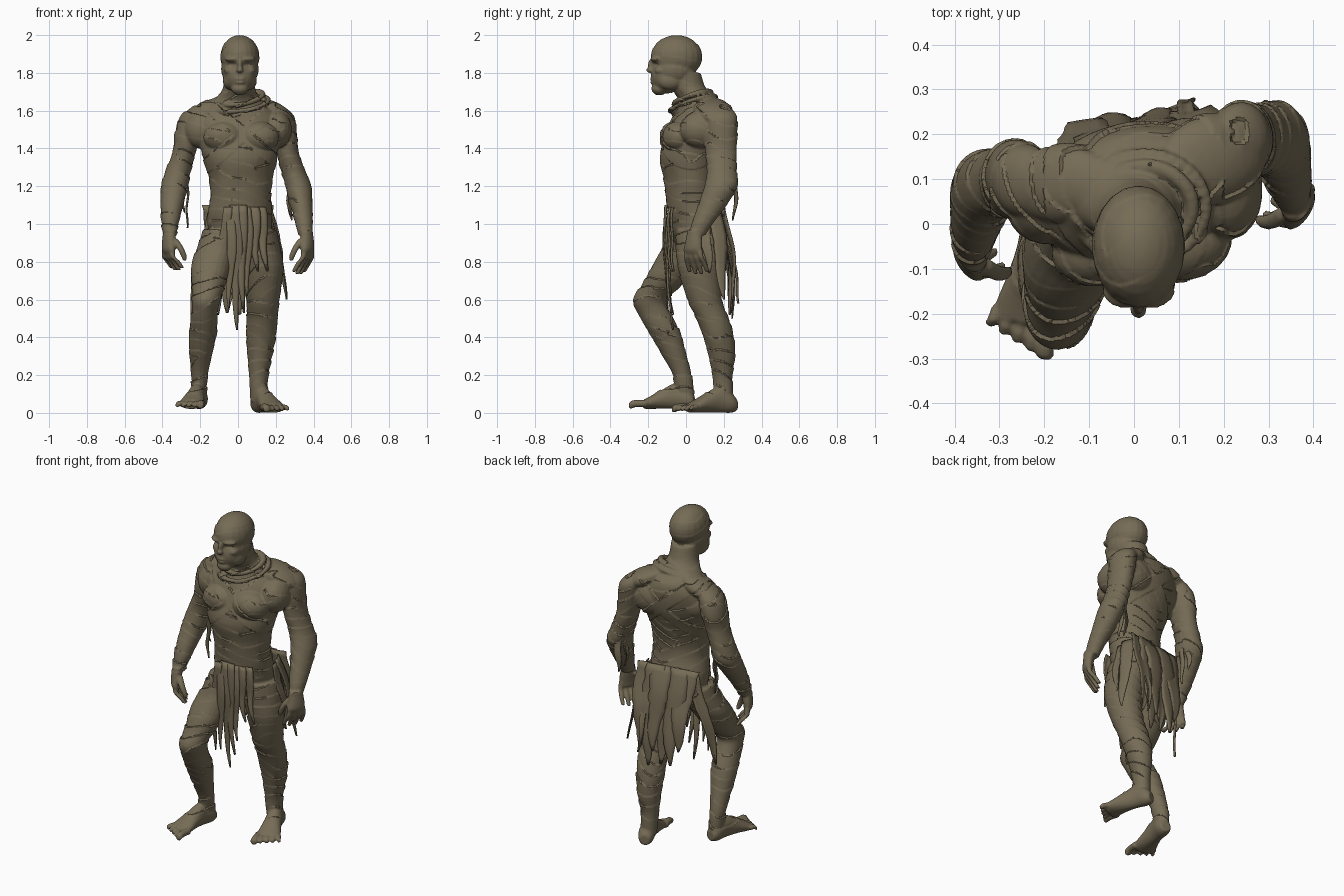
import bpy, bmesh, math, random
from mathutils import Vector, Matrix, noise

random.seed(4)
X, Y, Z = Vector((1, 0, 0)), Vector((0, 1, 0)), Vector((0, 0, 1))
cloth = bpy.data.materials.new("old linen brown")
cloth.diffuse_color = (0.18, 0.148, 0.092, 1)
bm = bmesh.new()


def smooth_path(pts, sub=4):
    """Catmull-Rom through rows of numbers."""
    p = [pts[0]] + list(pts) + [pts[-1]]
    out = []
    for i in range(1, len(p) - 2):
        for k in range(sub):
            t = k / sub
            out.append([0.5 * (2 * b + (c - a) * t + (2 * a - 5 * b + 4 * c - d) * t * t
                               + (3 * b - a - 3 * c + d) * t ** 3)
                        for a, b, c, d in zip(*p[i - 1:i + 3])])
    return out + [list(pts[-1])]


def loft(pts, u=X, v=Y, n=24):
    """Closed body through ellipses: rows are x, y, z, radius along u, radius along v."""
    rings = []
    for x, y, z, a, b in smooth_path(pts):
        c = Vector((x, y, z))
        rings.append([bm.verts.new(c + u * a * math.cos(2 * math.pi * i / n)
                                   + v * b * math.sin(2 * math.pi * i / n)) for i in range(n)])
    for r, q in zip(rings, rings[1:]):
        for i in range(n):
            bm.faces.new((r[i], r[(i + 1) % n], q[(i + 1) % n], q[i]))
    bm.faces.new(rings[0][::-1])
    bm.faces.new(rings[-1])


def blob(x, y, z, rx, ry, rz, yaw=0, roll=0):
    m = (Matrix.Translation((x, y, z)) @ Matrix.Rotation(yaw, 4, 'Z') @ Matrix.Rotation(roll, 4, 'Y')
         @ Matrix.Diagonal((rx, ry, rz, 1)))
    bmesh.ops.create_uvsphere(bm, u_segments=20, v_segments=14, radius=1, matrix=m)


# torso and neck, twisted so that the left-hand shoulder leads
yaw = 0.18
tu, tv = Vector((math.cos(yaw), math.sin(yaw), 0)), Vector((-math.sin(yaw), math.cos(yaw), 0))
loft([(.01, .07, .86, .12, .11), (.01, .06, .95, .165, .135), (.01, .045, 1.05, .172, .14),
      (.015, .025, 1.15, .162, .132), (.015, .018, 1.25, .172, .138), (.01, .02, 1.35, .195, .158),
      (.005, .05, 1.45, .22, .16), (0, .075, 1.55, .23, .145), (0, .085, 1.62, .17, .12),
      (.0, .055, 1.67, .115, .098), (.005, .015, 1.72, .085, .09), (.01, -.015, 1.8, .08, .093)], tu, tv, 40)
# chest, shoulder, back and seat muscles
for x, y, z, rx, ry, rz, roll in [
        (-.08, -.055, 1.46, .105, .085, .08, 0), (.115, -.04, 1.46, .105, .085, .08, 0),
        (-.19, .04, 1.5, .095, .085, .1, 0), (.2, .085, 1.5, .085, .12, .1, 0),
        (-.17, .09, 1.6, .13, .085, .05, -.42), (.175, .145, 1.6, .13, .1, .05, .42),
        (-.11, .105, 1.5, .11, .07, .1, 0), (.12, .165, 1.5, .12, .07, .1, 0),
        (-.08, .08, 1.645, .09, .07, .04, -.35), (.085, .105, 1.645, .09, .07, .04, .35),
        (-.075, .1, .95, .09, .09, .1, 0), (.1, .13, .95, .09, .09, .1, 0)]:
    blob(x, y, z, rx, ry, rz, yaw, roll)
# scarf rolls at the neck
for r, z0, drop in ((.11, 1.665, .05), (.14, 1.635, .06)):
    for i in range(40):
        a = 2 * math.pi * i / 40
        blob(.02 + r * math.cos(a), .035 + r * .85 * math.sin(a),
             z0 + drop * .6 * math.sin(a) + .02 * math.cos(a), .016, .016, .014)

# head and face
blob(.01, -.05, 1.885, .104, .137, .115)
blob(.01, -.06, 1.82, .1, .115, .1)
blob(.01, -.105, 1.785, .082, .08, .095)
blob(.01, -.142, 1.717, .046, .042, .034)
blob(.01, -.184, 1.838, .013, .018, .036)
blob(.01, -.191, 1.815, .019, .02, .015)
blob(.01, -.177, 1.768, .03, .014, .008)
blob(.01, -.175, 1.75, .027, .015, .009)
for s in (-1, 1):
    blob(.01 + s * .042, -.160, 1.873, .042, .026, .013, s * .4)
    blob(.01 + s * .055, -.13, 1.812, .028, .036, .024)
    blob(.01 + s * .052, -.085, 1.76, .038, .065, .05)

# arms
loft([(-.2, .09, 1.62, .04, .05), (-.238, .095, 1.57, .068, .08), (-.265, .1, 1.48, .07, .09),
      (-.285, .095, 1.38, .062, .08), (-.317, .09, 1.28, .068, .078), (-.336, .075, 1.2, .072, .085),
      (-.35, .02, 1.1, .06, .072), (-.36, -.035, 1.0, .046, .052), (-.36, -.06, .94, .036, .042)])
loft([(.2, .175, 1.62, .04, .05), (.232, .185, 1.57, .066, .085), (.246, .185, 1.48, .066, .088),
      (.262, .185, 1.38, .06, .083), (.293, .19, 1.28, .065, .08), (.32, .185, 1.2, .069, .088),
      (.335, .14, 1.1, .06, .076), (.35, .085, 1.0, .046, .056), (.355, .06, .94, .036, .042)])


# hands, turned half inwards, fingers curled
def hand(s, x, y, low):
    k = Vector((-s * .5, -.866, 0))      # little finger to index
    m = Vector((-s * .866, .5, 0))       # palm side
    o = Vector((x, y, 0))

    def chain(rows, n=12):
        loft([(*(o + k * a + m * b + Z * z), ra, rb) for a, b, z, ra, rb in rows], k, m, n)

    chain([(0, 0, .97, .038, .033), (0, -.008, .91, .048, .03), (.004, -.012, .865, .054, .026),
           (.004, -.006, .838, .05, .018)], 24)
    for i in range(4):
        j = i - 1.5
        tip = low + .01 * abs(j)
        chain([(j * .026, -.01, .865, .014, .015), (j * .03, -.008, .825, .0135, .015),
               (j * .034, .015, (.825 + tip) / 2 + .008, .0135, .016), (j * .036, .045, tip, .011, .013)])
    chain([(.03, .01, .92, .018, .02), (.058, .025, .88, .018, .019), (.07, .04, .84, .015, .017),
           (.07, .052, .805, .011, .011)])


hand(-1, -.36, -.07, .75)
hand(1, .36, .045, .73)

# legs
loft([(-.08, .03, .97, .105, .125), (-.11, 0, .88, .105, .125), (-.142, -.06, .78, .106, .118),
      (-.155, -.125, .68, .09, .108), (-.168, -.19, .6, .076, .092), (-.177, -.17, .53, .07, .087),
      (-.185, -.115, .43, .074, .085), (-.195, -.072, .33, .064, .069), (-.203, -.026, .22, .047, .052),
      (-.205, -.008, .13, .042, .05), (-.205, 0, .06, .04, .042)])
loft([(.1, .08, .97, .105, .13), (.12, .07, .88, .104, .125), (.137, .07, .78, .104, .115),
      (.137, .082, .68, .095, .102), (.132, .105, .58, .086, .09), (.128, .14, .5, .083, .087),
      (.122, .173, .4, .079, .081), (.116, .19, .3, .066, .071), (.11, .193, .2, .052, .054),
      (.11, .197, .13, .048, .052), (.11, .205, .06, .045, .045)])


# feet with toes
def foot(x, y, z, tx, ty, inner):
    d = Vector((tx - x, ty - y, 0)).normalized()
    side = Vector((-d.y, d.x, 0))
    o = Vector((x, y, z))
    rows = [(-.045, .03, .04, .03), (-.01, .045, .055, .055), (.06, .045, .068, .066),
            (.13, .054, .053, .051), (.19, .066, .035, .034), (.225, .064, .026, .025)]
    loft([(*(o + d * s + Z * h), w, b) for s, w, h, b in rows], side, Z)
    for i in range(5):
        off = side * inner * (.056 - .029 * i)
        r = .02 if i == 0 else .014
        end = .295 - .012 * i
        loft([(*(o + off * (1 + q) + d * s + Z * h), r * m, r * m) for s, h, m, q in
              ((.2, .03, 1, 0), ((.2 + end) / 2 + .01, .03, 1, .08), (end - .01, .022, 1.05, .14),
               (end, .02, .6, .14))], side, Z, 10)


foot(-.205, .0, .02, -.262, -.28, 1)
foot(.112, .225, 0, .212, -.04, -1)

# fuse all body parts into one skin
me = bpy.data.meshes.new("raw")
bm.to_mesh(me)
bm.free()
raw = bpy.data.objects.new("raw", me)
bpy.context.collection.objects.link(raw)
rm = raw.modifiers.new("fuse", 'REMESH')
rm.mode, rm.voxel_size = 'VOXEL', .006
sm = raw.modifiers.new("soften", 'SMOOTH')
sm.factor, sm.iterations = .5, 5
skin = bpy.data.meshes.new_from_object(raw.evaluated_get(bpy.context.evaluated_depsgraph_get()))
bpy.data.objects.remove(raw)


# bandage layers: overlapping stepped bands, leaving face, hands and feet bare
def wrap(c):
    x, y, z = c
    if z < .1 or (z < .95 and abs(x) > .275) or (1.69 < z < 1.9 and y < -.08):
        return 0
    n = noise.noise(c * 5)
    if 1.2 < z < 1.64 and abs(x) < .2:
        for k, lift in ((-.85, .006), (.85, .004)):
            e = z - 1.47 - k * (x - .03) + .01 * n
            if abs(e) < .045:
                return lift + .04 * e
    flip = 1 if noise.noise(c * 3 + Vector((7, 0, 0))) > 0 else -1
    s = (z + flip * .35 * x + .25 * y + .05 * n) / .065
    fade = min(1, max(.15, .6 + 1.6 * noise.noise(c * 7 + Vector((0, 3, 0)))))
    return (s - math.floor(s) - .5) * (.003 if z > 1.72 else .0075) * fade


normals = [v.normal.copy() for v in skin.vertices]
for v, nrm in zip(skin.vertices, normals):
    c = v.co.copy()
    v.co += nrm * wrap(c)
    for s in (-1, 1):  # eye sockets
        q = Vector(((c.x - .01 - s * .04) / .026, (c.z - 1.846) / .014)).length
        if q < 1 and c.y < -.1:
            v.co.y += .011 * (1 - q * q)
body = bpy.data.objects.new("wrapped_body", skin)


# hanging torn strips
def strips(name, rows):
    b = bmesh.new()
    for p0, p1, w, nrm, bow in rows:
        p0, p1, nv = Vector(p0), Vector(p1), Vector((*nrm, 0)).normalized()
        across, ph, last = Vector((-nv.y, nv.x, 0)), random.random() * 6, None
        for i in range(15):
            t = i / 14
            c = p0.lerp(p1, t) + nv * (bow * math.sin(math.pi * t) + .005 * math.sin(9 * t + ph))
            c += across * .007 * math.sin(7 * t + ph)
            hw = w / 2 * (1 - .93 * t ** 3) * random.uniform(.9, 1.07)
            row = [b.verts.new(c + across * hw * k + nv * .008 * (1 - k * k) * math.cos(ph))
                   for k in (-1, -.5, 0, .5, 1)]
            if last:
                for j in range(4):
                    b.faces.new((last[j], last[j + 1], row[j + 1], row[j]))
            last = row
    m = bpy.data.meshes.new(name)
    b.to_mesh(m)
    b.free()
    o = bpy.data.objects.new(name, m)
    sol = o.modifiers.new("cloth thickness", 'SOLIDIFY')
    sol.thickness, sol.offset = .007, 0
    return o


F, B = (0, -1), (0, 1)
front = strips("front_loincloth", [
    ((-.06, -.108, 1.09), (-.11, -.07, .52), .05, F, .015), ((-.035, -.108, 1.09), (-.045, -.09, .55), .05, F, .015),
    ((-.01, -.105, 1.1), (-.005, -.06, .44), .055, F, .015), ((.02, -.1, 1.1), (.025, -.07, .53), .05, F, .015),
    ((.05, -.09, 1.09), (.05, -.07, .62), .05, F, .015), ((.085, -.08, 1.09), (.1, -.07, .75), .05, F, .015),
    ((.12, -.065, 1.09), (.15, -.06, .75), .05, F, .01)])
back = strips("back_loincloth", [
    ((x, .168 + .18 * x, 1.1), (x * .95 + .015, .24 + .1 * x, zl), .12, (-.15, 1), .025)
    for x, zl in ((-.12, .62), (-.07, .53), (-.01, .52), (.04, .6), (.08, .5), (.13, .6))] + [
    ((-.14, .13, 1.06), (-.255, .06, .52), .07, (-1, .8), .015),
    ((.165, .15, 1.08), (.25, .2, .6), .08, (1, .4), .015),
    ((.175, .1, 1.06), (.235, .12, .74), .06, (1, .1), .015),
    ((.1, .22, .95), (.13, .285, .58), .04, B, .01)])
arms = strips("arm_strips", [
    ((-.275, .09, 1.24), (-.275, .1, .98), .035, (1, 0), .005), ((-.29, .12, 1.2), (-.29, .14, 1.06), .03, (1, .5), 0),
    ((.28, .25, 1.3), (.285, .255, 1.02), .045, (-.5, 1), .01), ((.265, .2, 1.24), (.27, .2, 1.04), .035, (-1, 0), .005)])

for o in (body, front, back, arms):
    bpy.context.collection.objects.link(o)
    o.data.materials.clear()
    o.data.materials.append(cloth)
    bpy.ops.object.select_all(action='DESELECT')
    o.select_set(True)
    bpy.context.view_layer.objects.active = o
    bpy.ops.object.shade_smooth_by_angle(angle=math.radians(40))
